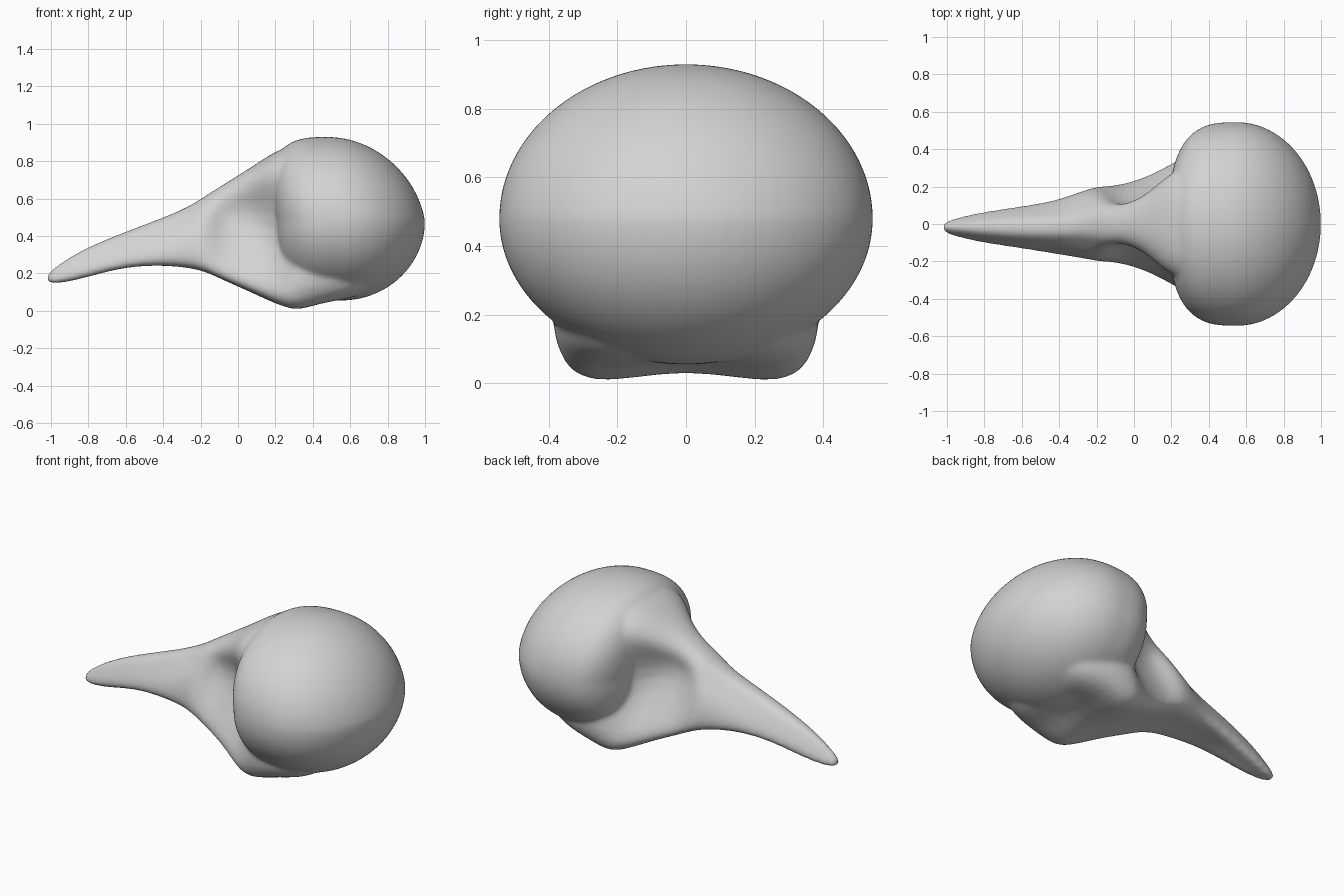
import bpy
import bmesh
from mathutils import Vector

cube = bpy.data.objects.get("Cube")
if cube:
    bpy.data.objects.remove(cube, do_unlink=True)

BONE = (0.65, 0.65, 0.65, 1)
bone = bpy.data.materials.new("bone grey")
bone.use_nodes = True
bone.diffuse_color = BONE
bone.node_tree.nodes["Principled BSDF"].inputs["Base Color"].default_value = BONE


def make_object(name, bm):
    bmesh.ops.recalc_face_normals(bm, faces=bm.faces)
    mesh = bpy.data.meshes.new(name)
    bm.to_mesh(mesh)
    bm.free()
    obj = bpy.data.objects.new(name, mesh)
    bpy.context.collection.objects.link(obj)
    return obj


def select_only(*objs):
    bpy.ops.object.select_all(action='DESELECT')
    for o in objs:
        o.select_set(True)
    bpy.context.view_layer.objects.active = objs[0]


def apply_modifier(obj, kind, **settings):
    mod = obj.modifiers.new(kind.title(), kind)
    for key, value in settings.items():
        setattr(mod, key, value)
    select_only(obj)
    bpy.ops.object.modifier_apply(modifier=mod.name)


# Braincase: round at the back, blunt at the front, crown leaning forward
bm = bmesh.new()
bmesh.ops.create_uvsphere(bm, u_segments=64, v_segments=40, radius=1)
for v in bm.verts:
    x, y, z = v.co
    if x < 0:
        r = min(1, (y * y + z * z) ** 0.5)
        x = -0.35 * (1 - r ** 3) ** (1 / 3)
    else:
        x *= 0.45
    lean = 0.07 * max(z, 0)
    v.co = Vector((0.55 + x - lean, 0.545 * y, 0.48 + z * (0.45 if z > 0 else 0.425)))
cranium = make_object("cranium", bm)

# Beak, eye sockets and palate: one loft along x
# x, top z, bottom z, roof half width, waist half width, waist z, floor half width, edge z
STATIONS = [
    (-1.03, .19, .15, .01, .02, .175, .025, .165),
    (-.95, .26, .14, .025, .045, .20, .055, .17),
    (-.80, .345, .175, .045, .075, .26, .09, .21),
    (-.60, .425, .23, .06, .10, .32, .12, .26),
    (-.40, .50, .235, .07, .13, .36, .155, .28),
    (-.26, .56, .22, .09, .17, .42, .195, .28),
    (-.17, .62, .20, .12, .18, .44, .22, .25),
    (-.07, .685, .15, .11, .06, .50, .24, .20),
    (.06, .765, .095, .18, .06, .50, .285, .15),
    (.17, .84, .04, .31, .09, .46, .35, .11),
    (.26, .885, -.02, .35, .22, .42, .395, .11),
    (.33, .91, -.04, .27, .36, .42, .41, .15),
    (.47, .93, .01, .18, .36, .42, .415, .18),
    (.64, .87, .05, .10, .30, .42, .38, .21),
    (.76, .80, .14, .08, .20, .42, .28, .24),
]
bm = bmesh.new()
rings = []
for x, top, bottom, roof, waist, waist_z, floor, edge in STATIONS:
    height = top - bottom
    hollow = 0.09 if 0.2 < x < 0.5 else 0.02
    half = [(roof * 0.6, top - 0.02 * height), (roof, top - 0.16 * height),
            (waist, waist_z), (floor, edge), (floor * 0.78, bottom)]
    profile = [(0, top)] + half + [(0, bottom + hollow * min(1, height * 4))]
    profile += [(-y, z) for y, z in reversed(half)]
    bend = -0.018 if x < -0.3 else 0
    rings.append([bm.verts.new((x, y + bend, z)) for y, z in profile])
for a, b in zip(rings, rings[1:]):
    for i in range(len(a)):
        j = (i + 1) % len(a)
        bm.faces.new((a[i], a[j], b[j], b[i]))
bm.faces.new(rings[0])
bm.faces.new(rings[-1])
face = make_object("beak_and_face", bm)
apply_modifier(face, 'SUBSURF', levels=2)

# Fuse the parts into a single continuous bone
select_only(cranium, face)
bpy.ops.object.join()
skull = cranium
skull.name = "skull"
apply_modifier(skull, 'REMESH', mode='VOXEL', voxel_size=0.013)
apply_modifier(skull, 'SMOOTH', factor=0.5, iterations=10)

skull.data.materials.clear()
skull.data.materials.append(bone)
select_only(skull)
bpy.ops.object.shade_smooth_by_angle(angle=0.9)
